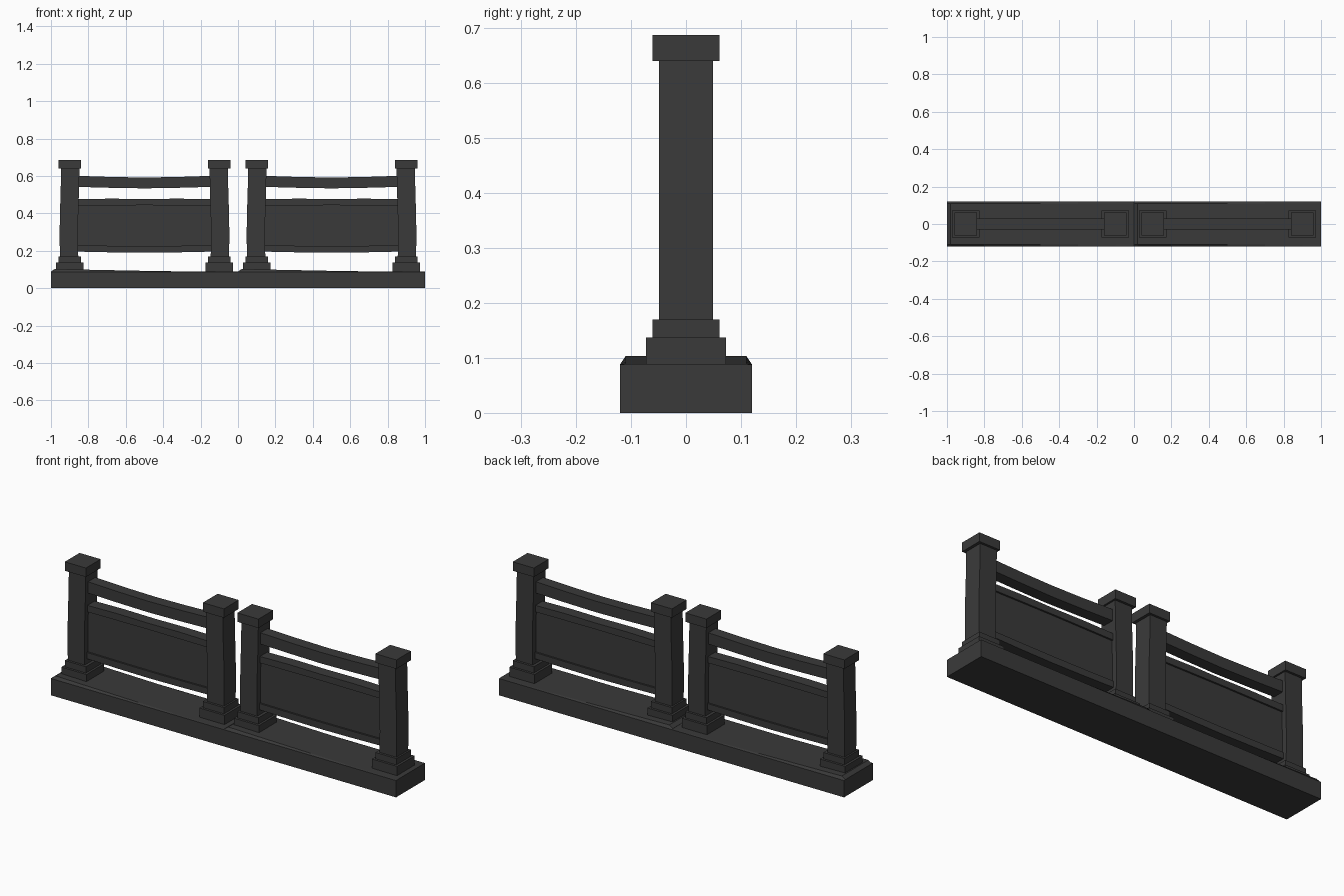
import bpy, bmesh

if "Cube" in bpy.data.objects:
    bpy.data.objects.remove(bpy.data.objects["Cube"])

stone = bpy.data.materials.new("dark_stone")
stone.diffuse_color = (0.042, 0.042, 0.042, 1)
stone.use_nodes = True
stone.node_tree.nodes["Principled BSDF"].inputs["Base Color"].default_value = stone.diffuse_color


def loft(name, rings):
    """Skin a list of equal-length point rings and cap both ends."""
    bm = bmesh.new()
    vr = [[bm.verts.new(p) for p in ring] for ring in rings]
    n = len(vr[0])
    for a, b in zip(vr, vr[1:]):
        for i in range(n):
            j = (i + 1) % n
            bm.faces.new((a[i], a[j], b[j], b[i]))
    bm.faces.new(vr[0][::-1])
    bm.faces.new(vr[-1])
    bmesh.ops.recalc_face_normals(bm, faces=bm.faces)
    me = bpy.data.meshes.new(name)
    bm.to_mesh(me)
    bm.free()
    me.materials.append(stone)
    ob = bpy.data.objects.new(name, me)
    bpy.context.collection.objects.link(ob)
    return ob


def upright(name, x, stations):
    """Square column from (z, half width, x offset) stations."""
    return loft(name, [[(x + d + sx * h, sy * h, z) for sx, sy in
                        ((-1, -1), (1, -1), (1, 1), (-1, 1))]
                       for z, h, d in stations])


def beam(name, x0, x1, half_y, spans):
    """Rail along x with (bottom, top) heights at even steps."""
    rings = []
    for i, (lo, hi) in enumerate(spans):
        x = x0 + (x1 - x0) * i / (len(spans) - 1)
        rings.append([(x, -half_y, lo), (x, half_y, lo), (x, half_y, hi), (x, -half_y, hi)])
    return loft(name, rings)


def post(x, lean):
    # stepped foot, slightly worn shaft, square cap
    upright("post_plinth", x, [(0.08, 0.073, 0), (0.137, 0.073, 0)])
    upright("post_step", x, [(0.137, 0.061, 0), (0.17, 0.061, 0)])
    upright("post_shaft", x, [(0.17, 0.049, lean * 0.003), (0.28, 0.049, lean * 0.005),
                              (0.40, 0.049, lean * 0.003), (0.53, 0.049, -lean * 0.001),
                              (0.64, 0.049, -lean * 0.003)])
    upright("post_cap", x, [(0.64, 0.061, 0), (0.687, 0.061, 0)])


def section(cx):
    # footing with chamfered, gently sloping top
    rings = []
    for x, top in ((-0.5, 0.089), (-0.48, 0.103), (-0.3, 0.099), (0, 0.093),
                   (0.2, 0.090), (0.4, 0.0885), (0.5, 0.0885)):
        rings.append([(cx + x, -0.12, 0), (cx + x, 0.12, 0), (cx + x, 0.12, 0.088),
                      (cx + x, 0.11, top), (cx + x, -0.11, top), (cx + x, -0.12, 0.088)])
    loft("footing", rings)

    post(cx - 0.4, -1)
    post(cx + 0.4, 1)

    # sagging handrail, then infill panel with thicker borders
    a, b = cx - 0.36, cx + 0.36
    beam("handrail", a, b, 0.03, [(0.542, 0.601), (0.537, 0.595), (0.534, 0.592),
                                  (0.537, 0.595), (0.542, 0.601)])
    beam("panel", a, b, 0.021, [(0.22, 0.45), (0.22, 0.45)])
    beam("panel_top_border", a, b, 0.03, [(0.442, 0.476), (0.443, 0.479), (0.444, 0.477),
                                          (0.443, 0.479), (0.442, 0.476)])
    beam("panel_bottom_border", a, b, 0.03, [(0.196, 0.229), (0.192, 0.227), (0.190, 0.226),
                                             (0.192, 0.227), (0.196, 0.229)])


for cx in (-0.5, 0.5):
    section(cx)
